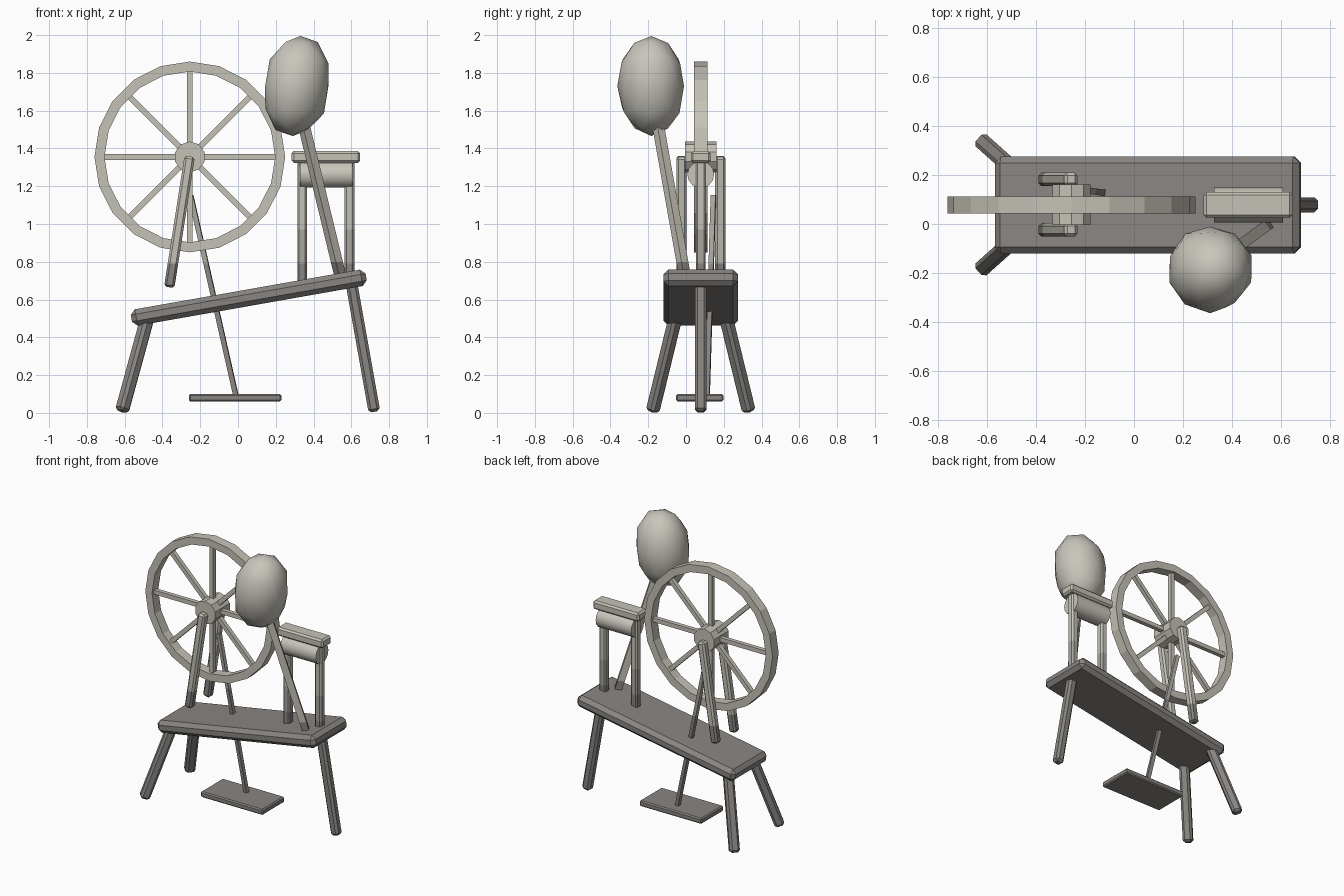
import bpy, bmesh, math, random
from mathutils import Vector, Matrix

if "Cube" in bpy.data.objects:
    bpy.data.objects.remove(bpy.data.objects["Cube"])

random.seed(4)


def material(name, rgb):
    m = bpy.data.materials.new(name)
    m.diffuse_color = (*rgb, 1)
    m.use_nodes = True
    m.node_tree.nodes["Principled BSDF"].inputs["Base Color"].default_value = m.diffuse_color
    return m


PALE = material("pale wood", (0.56, 0.54, 0.47))
WOOL = material("wool", (0.58, 0.56, 0.50))
MID = material("worn wood", (0.40, 0.38, 0.34))
DARK = material("dark wood", (0.25, 0.235, 0.22))


def finish(name, bm, mats, smooth=None):
    me = bpy.data.meshes.new(name)
    bmesh.ops.recalc_face_normals(bm, faces=bm.faces)
    bm.to_mesh(me)
    bm.free()
    for m in mats:
        me.materials.append(m)
    ob = bpy.data.objects.new(name, me)
    bpy.context.collection.objects.link(ob)
    if smooth:
        bpy.ops.object.select_all(action='DESELECT')
        ob.select_set(True)
        bpy.context.view_layer.objects.active = ob
        bpy.ops.object.shade_smooth_by_angle(angle=math.radians(smooth))
    return ob


def box(size, bevel):
    bm = bmesh.new()
    bmesh.ops.create_cube(bm, size=1)
    bmesh.ops.scale(bm, vec=size, verts=bm.verts)
    if bevel:
        bmesh.ops.bevel(bm, geom=bm.edges[:], offset=bevel, segments=1,
                        affect='EDGES', profile=0.5)
    return bm


def beam(name, a, b, w, mats, bevel=0.0, cuts=()):
    """Square bar from a to b; each cut height starts the next material."""
    a, b = Vector(a), Vector(b)
    z = (b - a).normalized()
    y = Vector((0, 0, 1)).cross(z)
    y = y.normalized() if y.length > 0.01 else Vector((0, 1, 0))
    x = y.cross(z)
    rot = Matrix((x, y, z)).transposed().to_4x4()
    bm = box((w, w, (b - a).length), bevel)
    bm.transform(Matrix.Translation((a + b) / 2) @ rot)
    for h in cuts:
        bmesh.ops.bisect_plane(bm, geom=bm.verts[:] + bm.edges[:] + bm.faces[:],
                               plane_co=(0, 0, h), plane_no=(0, 0, 1))
    for f in bm.faces:
        f.material_index = sum(f.calc_center_median().z > h for h in cuts)
    return finish(name, bm, mats)


CY = 0.078  # centre line of the bench and wheel

# Sloping bench
bm = box((1.262, 0.395, 0.088), 0.026)
bm.transform(Matrix.Translation((0.057, CY, 0.61)) @ Matrix.Rotation(math.radians(-10), 4, 'Y'))
finish("bench", bm, [DARK])

# Three splayed legs
for label, s in (("front", -1), ("back", 1)):
    beam(label + "_leg", (-0.615, CY + s * 0.255, 0.008),
         (-0.475, CY + s * 0.13, 0.52), 0.066, [DARK], 0.015)
beam("right_leg", (0.722, CY, 0.006), (0.60, CY, 0.69), 0.062, [DARK], 0.015)

# Wheel rim: a twenty-sided ring with a rectangular section
WHEEL = Vector((-0.255, CY, 1.355))
N = 20
bm = bmesh.new()
rings = []
for i in range(N):
    t = 2 * math.pi * i / N
    rings.append([bm.verts.new(WHEEL + Vector((r * math.cos(t), d, r * math.sin(t))))
                  for r, d in ((0.505, -0.035), (0.505, 0.035), (0.452, 0.035), (0.452, -0.035))])
for i in range(N):
    p, q = rings[i], rings[(i + 1) % N]
    for k in range(4):
        bm.faces.new((p[k], p[(k + 1) % 4], q[(k + 1) % 4], q[k]))
finish("wheel_rim", bm, [PALE])

# Spokes
for i in range(8):
    t = math.pi * i / 4
    d = Vector((math.cos(t), 0, math.sin(t)))
    beam("spoke_%d" % (i + 1), WHEEL + d * 0.05, WHEEL + d * 0.465, 0.03, [PALE])


def cylinder(name, centre, radius, length, sides, axis, mat, smooth=None):
    bm = bmesh.new()
    bmesh.ops.create_cone(bm, cap_ends=True, segments=sides, radius1=radius,
                          radius2=radius, depth=length)
    bm.transform(Matrix.Translation(centre) @ Matrix.Rotation(math.pi / 2, 4, axis))
    finish(name, bm, [mat], smooth)


# Hub
cylinder("hub", WHEEL, 0.082, 0.165, 10, 'X', PALE)

# Wheel supports on both sides of the hub
for label, y in (("front", -0.024), ("back", 0.182)):
    beam(label + "_wheel_support", (-0.364, y, 0.665), (-0.256, y, 1.358), 0.055,
         [DARK, PALE], 0.012, (0.79,))

# Spindle posts, cap and bobbin
for label, x, z in (("left", 0.34, 0.67), ("right", 0.59, 0.70)):
    beam(label + "_post", (x, CY, z), (x, CY, 1.345), 0.052,
         [DARK, MID, PALE], 0.01, (0.79, 0.97))
bm = box((0.362, 0.105, 0.062), 0.012)
bm.transform(Matrix.Translation((0.465, CY, 1.355)))
finish("post_cap", bm, [PALE])
cylinder("bobbin", (0.467, CY, 1.262), 0.071, 0.28, 14, 'Y', WOOL, 40)

# Distaff stick and its bundle of wool
beam("distaff", (0.55, 0.0, 0.69), (0.325, -0.165, 1.62), 0.045,
     [DARK, PALE], 0.0, (0.80,))
bm = bmesh.new()
bmesh.ops.create_icosphere(bm, subdivisions=2, radius=1)
for v in bm.verts:
    c = v.co * random.uniform(0.98, 1.04)
    full = 1.0 + 0.12 * (1 - abs(c.z)) * abs(c.z)
    v.co = (0.31 + 0.172 * c.x * full + 0.02 * c.z,
            -0.183 + 0.175 * c.y * full, 1.73 + 0.266 * c.z)
finish("wool_bundle", bm, [WOOL], 50)

# Treadle and its connecting rod
bm = box((0.49, 0.25, 0.04), 0.008)
bm.transform(Matrix.Translation((-0.015, 0.073, 0.08)))
finish("treadle", bm, [DARK])
beam("treadle_rod", (-0.012, 0.112, 0.095), (-0.25, 0.145, 1.15), 0.026,
     [DARK, MID], 0.0, (0.79,))
